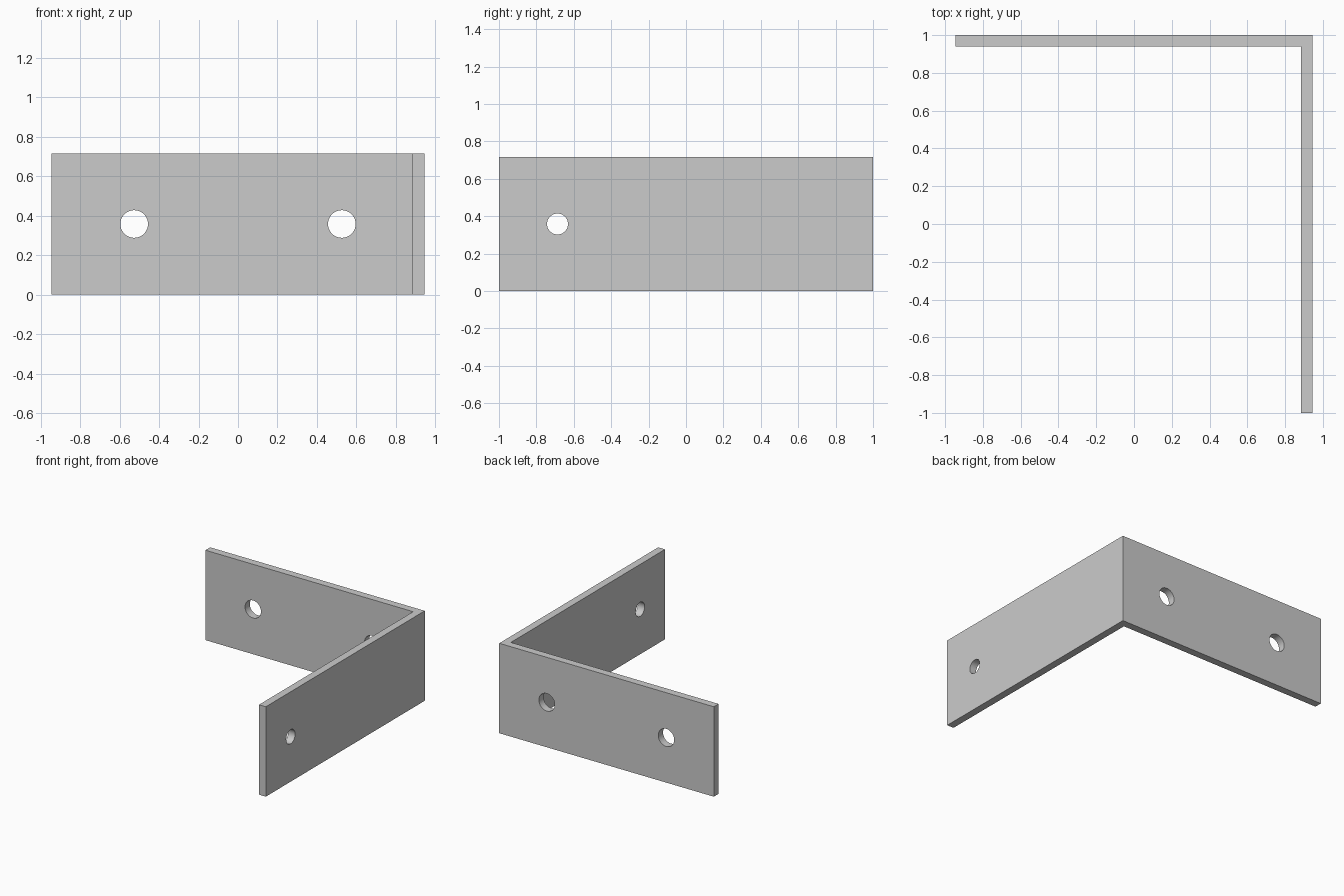
import bpy, bmesh
from math import pi

if "Cube" in bpy.data.objects:
    bpy.data.objects.remove(bpy.data.objects["Cube"])

HEIGHT, THICK, HALF_X = 0.716, 0.06, 0.945

# L-shaped plate: plan profile extruded upward
profile = [(-HALF_X, 1), (-HALF_X, 1 - THICK), (HALF_X - THICK, 1 - THICK),
           (HALF_X - THICK, -1), (HALF_X, -1), (HALF_X, 1)]
bm = bmesh.new()
base = bm.faces.new([bm.verts.new((x, y, 0)) for x, y in profile])
ext = bmesh.ops.extrude_face_region(bm, geom=[base])
top = [v for v in ext["geom"] if isinstance(v, bmesh.types.BMVert)]
bmesh.ops.translate(bm, verts=top, vec=(0, 0, HEIGHT))
bmesh.ops.recalc_face_normals(bm, faces=bm.faces)
mesh = bpy.data.meshes.new("corner_bracket")
bm.to_mesh(mesh)
bm.free()
bracket = bpy.data.objects.new("corner_bracket", mesh)
bpy.context.collection.objects.link(bracket)


def drill(location, radius, rotation):
    """Cut a round screw hole through the bracket."""
    bpy.ops.mesh.primitive_cylinder_add(vertices=48, radius=radius, depth=0.3,
                                        location=location, rotation=rotation)
    cutter = bpy.context.object
    cutter.name = "screw_hole_cutter"
    bpy.context.view_layer.objects.active = bracket
    mod = bracket.modifiers.new("screw_hole", "BOOLEAN")
    mod.operation, mod.solver, mod.object = "DIFFERENCE", "EXACT", cutter
    bpy.ops.object.modifier_apply(modifier=mod.name)
    bpy.data.objects.remove(cutter)


# Two holes in the back leg, one near the free end of the side leg
for x in (-0.526, 0.526):
    drill((x, 1 - THICK / 2, HEIGHT / 2), 0.07, (pi / 2, 0, 0))
drill((HALF_X - THICK / 2, -0.687, HEIGHT / 2), 0.056, (0, pi / 2, 0))

# Smooth hole walls, crisp plate edges
bpy.ops.object.select_all(action="DESELECT")
bracket.select_set(True)
bpy.context.view_layer.objects.active = bracket
bpy.ops.object.shade_smooth_by_angle()
